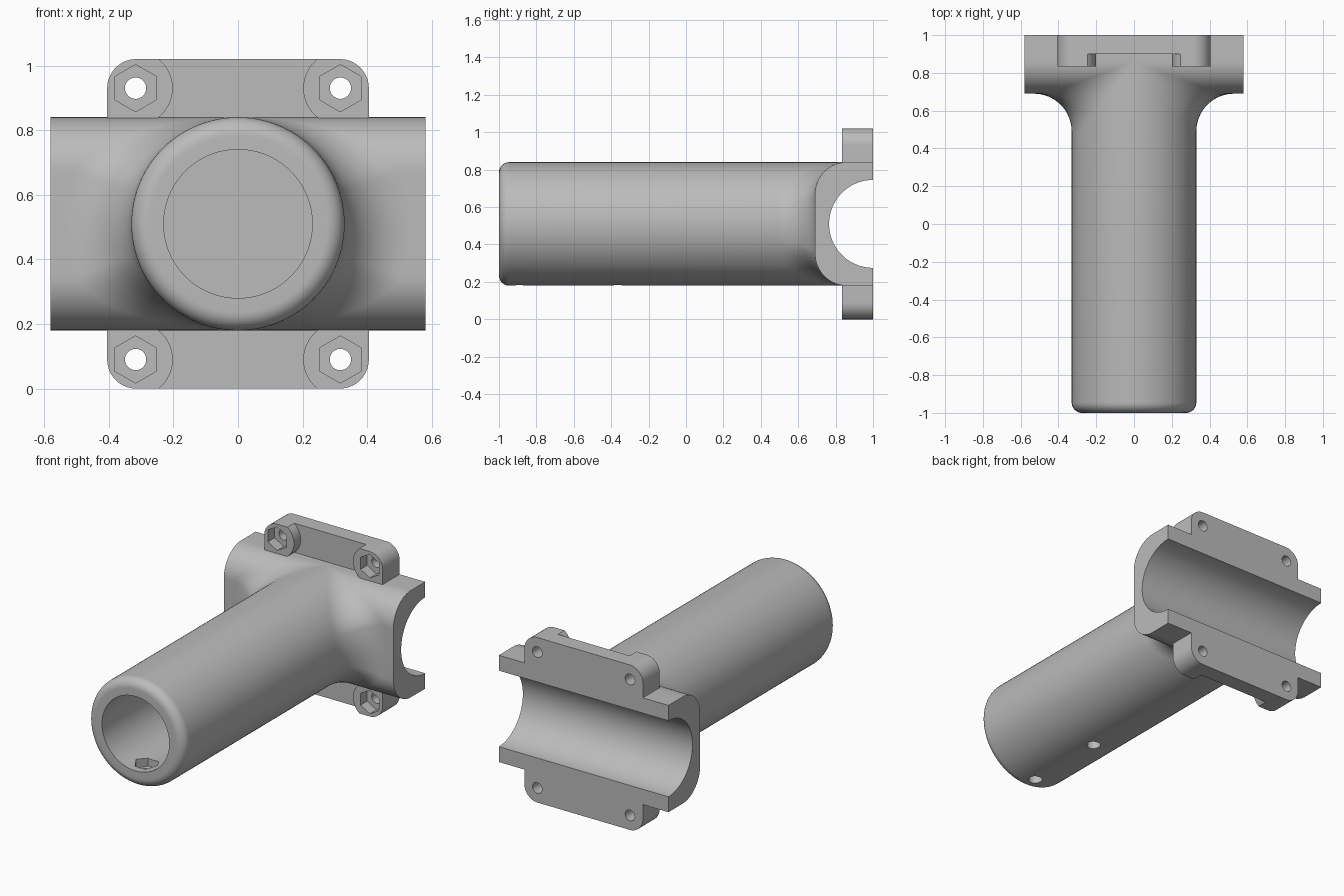
import bpy, bmesh
from math import sin, cos, pi, sqrt, radians
from mathutils import Vector

cube = bpy.data.objects.get("Cube")
if cube:
    bpy.data.objects.remove(cube)

MID = 0.51          # height of the common axis
PIPE_R, BORE_R = 0.33, 0.23
CRADLE_R = 0.235    # half-round channel
FRONT, CORNER, FILLET = 0.69, 0.17, 0.2
FLAT = PIPE_R - CORNER
SCREW_X, SCREW_Z = 0.317, 0.42

grey = bpy.data.materials.new("grey_plastic")
grey.use_nodes = True
colour = (0.5, 0.5, 0.5, 1)
grey.diffuse_color = colour
grey.node_tree.nodes["Principled BSDF"].inputs["Base Color"].default_value = colour


def arc(cx, cy, r, start, end, steps):
    angles = [radians(start + (end - start) * i / steps) for i in range(steps + 1)]
    return [(cx + r * cos(a), cy + r * sin(a)) for a in angles]


def finish(name, bm):
    bmesh.ops.recalc_face_normals(bm, faces=bm.faces)
    mesh = bpy.data.meshes.new(name)
    bm.to_mesh(mesh)
    bm.free()
    mesh.materials.append(grey)
    obj = bpy.data.objects.new(name, mesh)
    obj.location.z = MID
    bpy.context.collection.objects.link(obj)
    return obj


def prism(name, outline, axis, lo, hi):
    """Extrude a 2D outline along an axis (0 = x, 1 = y, 2 = z)."""
    bm = bmesh.new()
    verts = []
    for p in outline:
        co = list(p)
        co.insert(axis, lo)
        verts.append(bm.verts.new(co))
    face = bm.faces.new(verts)
    ext = bmesh.ops.extrude_face_region(bm, geom=[face])
    for v in ext["geom"]:
        if isinstance(v, bmesh.types.BMVert):
            v.co[axis] = hi
    return finish(name, bm)


def cut(obj, cutters):
    for c in cutters:
        c.hide_render = True
        mod = obj.modifiers.new("cut", "BOOLEAN")
        mod.operation, mod.solver, mod.object = "DIFFERENCE", "EXACT", c
    bpy.context.view_layer.update()
    evaluated = obj.evaluated_get(bpy.context.evaluated_depsgraph_get())
    mesh = bpy.data.meshes.new_from_object(evaluated)
    obj.modifiers.clear()
    obj.data = mesh
    for c in cutters:
        bpy.data.objects.remove(c)


def smooth(obj):
    bpy.ops.object.select_all(action="DESELECT")
    obj.select_set(True)
    bpy.context.view_layer.objects.active = obj
    bpy.ops.object.shade_smooth_by_angle(angle=radians(30))


# Cradle: rounded block with a half-round channel open to the back
cradle_outline = (arc(FRONT + CORNER, FLAT, CORNER, 90, 180, 20)
                  + arc(FRONT + CORNER, -FLAT, CORNER, 180, 270, 20)
                  + [(1, -PIPE_R)] + arc(1, 0, CRADLE_R, 270, 90, 48) + [(1, PIPE_R)])
parts = [prism("cradle", cradle_outline, 0, -0.58, 0.58)]

# Socket pipe: lathed about the y axis, with a rounded lip and a blind bore
lip = 0.055
profile = ([(0, -0.2), (BORE_R, -0.2), (BORE_R, -1)]
           + arc(PIPE_R - lip, -1 + lip, lip, 270, 360, 10)
           + [(PIPE_R, FRONT + CORNER), (0, FRONT + CORNER)])
bm = bmesh.new()
verts = [bm.verts.new((r, y, 0)) for r, y in profile]
edges = [bm.edges.new(pair) for pair in zip(verts, verts[1:])]
bmesh.ops.spin(bm, geom=verts + edges, axis=(0, 1, 0), cent=(0, 0, 0),
               angle=2 * pi, steps=96, use_merge=True)
bmesh.ops.remove_doubles(bm, verts=bm.verts, dist=1e-5)
pipe = finish("socket_pipe", bm)
cutters = [prism("channel_cutter", arc(1, 0, 0.25, 0, 354, 59), 0, -0.5, 0.5)]
for y in (-0.89, -0.365):
    cutters.append(prism("hole_cutter", arc(0, y, 0.04, 0, 350, 35), 2, -0.4, -0.15))
    cutters.append(prism("nut_cutter", arc(0, y, 0.073, 0, 300, 5), 2, -0.275, -0.14))
cut(pipe, cutters)
parts.append(pipe)

# Fillets: rolling-ball blend between pipe and cradle on each side
for side, label in ((1, "left"), (-1, "right")):
    bm = bmesh.new()
    rows = []
    for i in range(-44, 45):
        a = radians(i * 2)
        reach = PIPE_R + FILLET
        x, z = reach * cos(a), reach * sin(a)
        s = 1 if z > 0 else -1
        over = max(abs(z) - FLAT, 0)
        ball = CORNER + FILLET
        y = FRONT + CORNER - sqrt(max(ball ** 2 - over ** 2, 0))
        centre = Vector((x, y, z))
        to_pipe = Vector((-cos(a), 0, -sin(a)))
        to_cradle = Vector((0, FRONT + CORNER - y, -s * over)).normalized()
        row = []
        for k in range(17):
            p = centre + FILLET * to_pipe.slerp(to_cradle, k / 16)
            row.append(bm.verts.new((side * p.x, p.y, p.z)))
        rows.append(row)
    for r0, r1 in zip(rows, rows[1:]):
        for k in range(16):
            quad = (r0[k], r0[k + 1], r1[k + 1], r1[k])
            bm.faces.new(quad if side < 0 else quad[::-1])
    fillet = finish(label + "_fillet", bm)
    # Turn the open skin outwards
    mesh = fillet.data
    middle = mesh.polygons[len(mesh.polygons) // 2]
    if middle.normal.y > 0:
        mesh.flip_normals()
    parts.append(fillet)

# Bolt flanges above and below, with nut pockets and a recess between bosses
for s, label in ((1, "upper"), (-1, "lower")):
    def place(points):
        return [(x, s * z) for x, z in points]

    w, top, r = 0.405, 0.51, 0.09
    outline = ([(-w, 0.29), (w, 0.29)] + arc(w - r, top - r, r, 0, 90, 14)
               + arc(r - w, top - r, r, 90, 180, 14))
    flange = prism(label + "_flange", place(outline), 1, 0.835, 1)
    boss = arc(SCREW_X, SCREW_Z, 0.115, 90, 270, 32)
    recess = boss + [(-x, z) for x, z in reversed(boss)]
    cutters = [prism("recess_cutter", place(recess), 1, 0.7, 0.9)]
    for x in (-SCREW_X, SCREW_X):
        hole = arc(x, SCREW_Z, 0.033, 0, 348, 29)
        pocket = arc(x, SCREW_Z, 0.073, 30, 330, 5)
        cutters.append(prism("bolt_cutter", place(hole), 1, 0.7, 1.1))
        cutters.append(prism("pocket_cutter", place(pocket), 1, 0.7, 0.9))
    cut(flange, cutters)
    parts.append(flange)

for part in parts:
    smooth(part)
